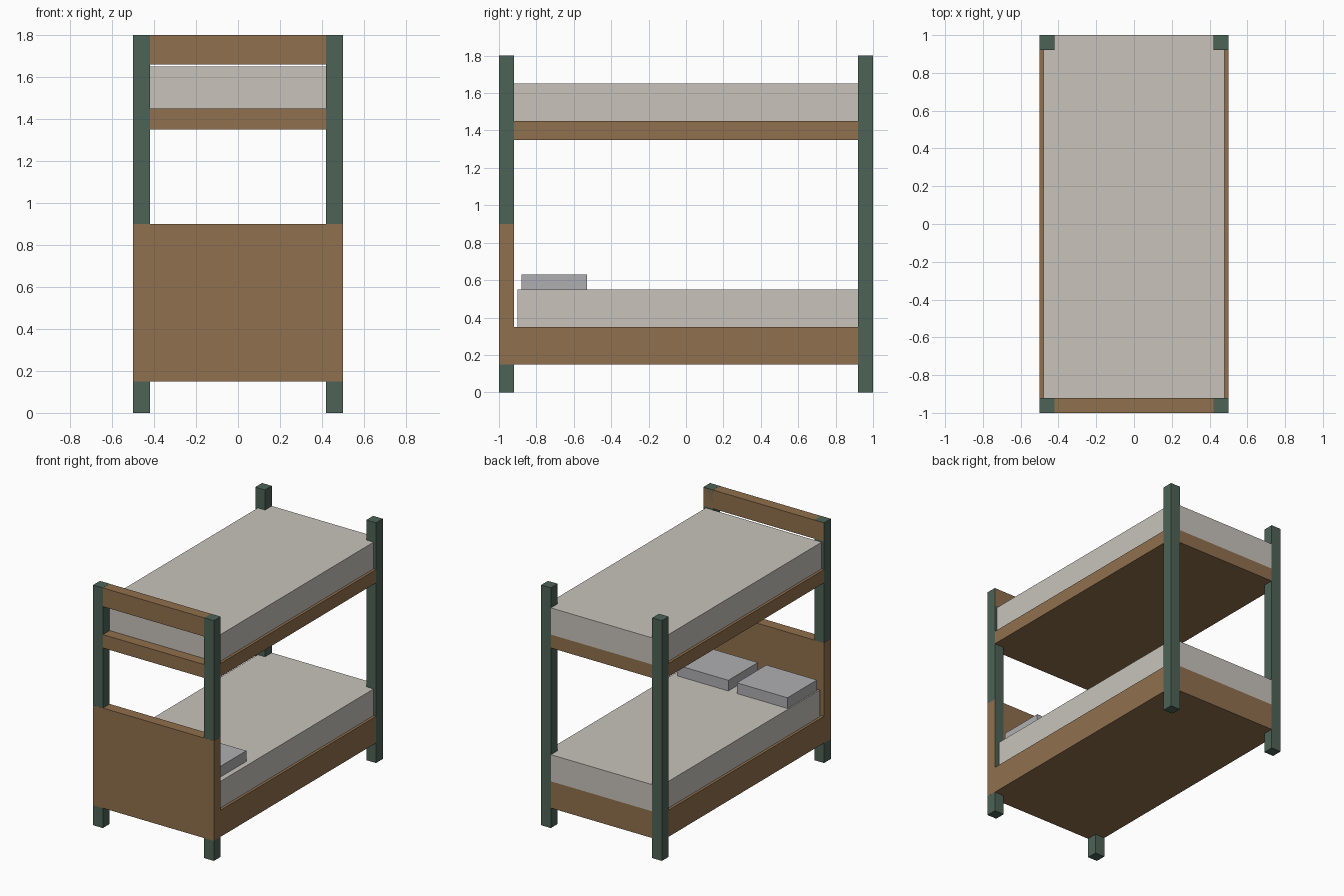
import bpy

if "Cube" in bpy.data.objects:
    bpy.data.objects.remove(bpy.data.objects["Cube"])


def material(name, rgb):
    m = bpy.data.materials.new(name)
    m.diffuse_color = (*rgb, 1)
    m.use_nodes = True
    m.node_tree.nodes["Principled BSDF"].inputs["Base Color"].default_value = m.diffuse_color
    return m


GREEN = material("green_paint", (0.075, 0.125, 0.095))
WOOD = material("wood", (0.28, 0.16, 0.075))
FABRIC = material("mattress_fabric", (0.58, 0.55, 0.50))
PILLOW = material("pillow_fabric", (0.43, 0.43, 0.45))


def box(name, x, y, z, mat):
    """Axis-aligned box from (min, max) ranges."""
    bpy.ops.mesh.primitive_cube_add(
        size=1, location=[(a + b) / 2 for a, b in (x, y, z)])
    ob = bpy.context.object
    ob.name = name
    ob.scale = [b - a for a, b in (x, y, z)]
    bpy.ops.object.transform_apply(location=False, rotation=False, scale=True)
    ob.data.materials.append(mat)
    return ob


# Corner posts, a hair proud of the frames so coplanar faces do not flicker
e = 0.0005
for sx, side in ((-1, "left"), (1, "right")):
    for sy, end in ((-1, "front"), (1, "back")):
        box(f"{end}_{side}_post",
            sorted((sx * 0.42, sx * (0.5 + e))),
            sorted((sy * 0.92, sy * (1 + e))), (0, 1.8 + e), GREEN)

# Bed frames
box("lower_frame", (-0.5, 0.5), (-1, 1), (0.15, 0.35), WOOD)
box("upper_frame", (-0.5, 0.5), (-1, 1), (1.35, 1.45), WOOD)

# Headboard and upper end rail
box("headboard", (-0.501, 0.501), (-1.001, -0.92), (0.15, 0.9), WOOD)
box("upper_end_rail", (-0.5, 0.5), (-1, -0.92), (1.66, 1.8), WOOD)

# Mattresses
box("lower_mattress", (-0.48, 0.48), (-0.9, 1), (0.35, 0.55), FABRIC)
box("upper_mattress", (-0.48, 0.48), (-0.92, 1), (1.45, 1.65), FABRIC)

# Pillows on the lower bunk
for name, cx in (("left_pillow", -0.26), ("right_pillow", 0.23)):
    box(name, (cx - 0.21, cx + 0.21), (-0.88, -0.53), (0.55, 0.63), PILLOW)
